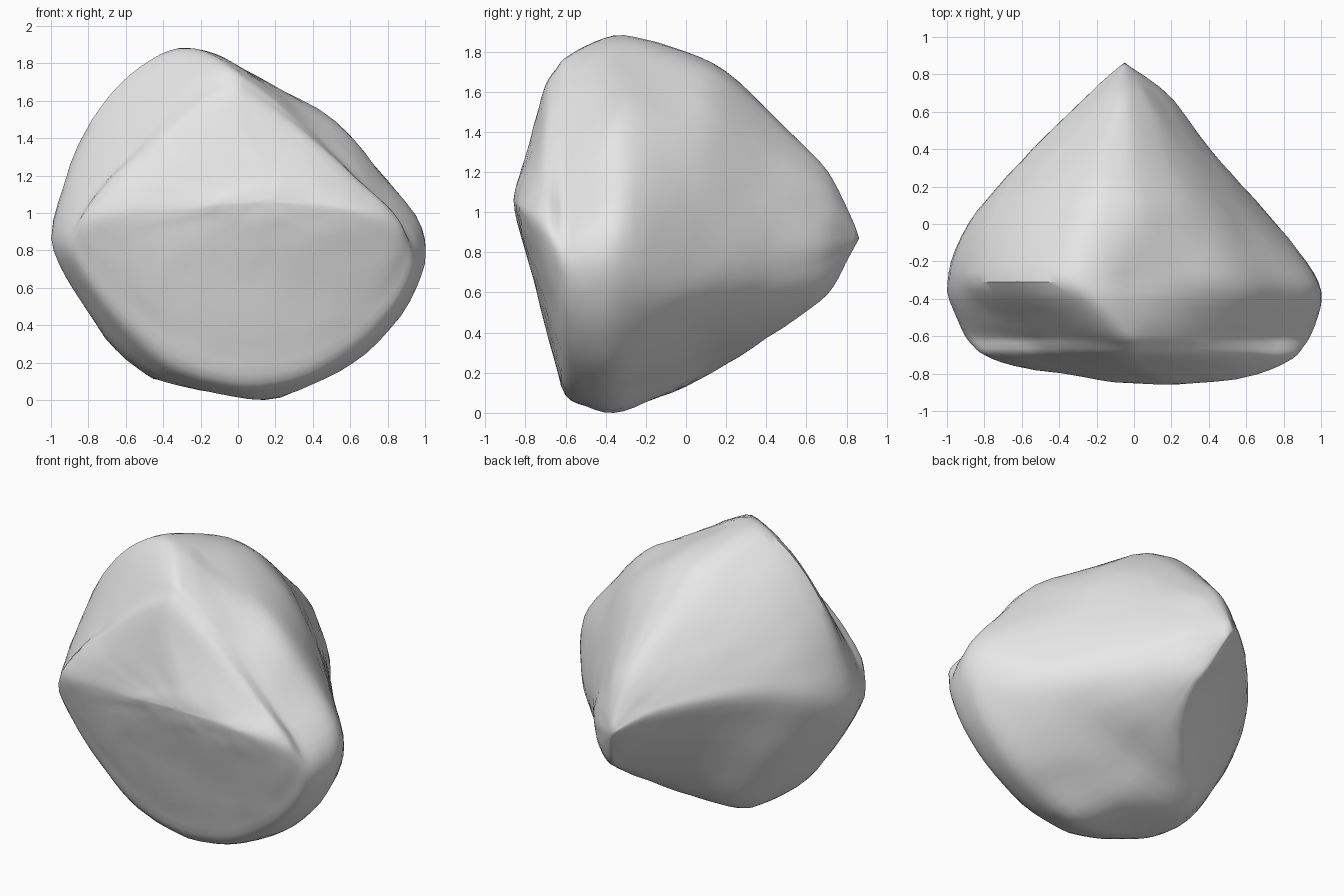
import bpy, bmesh
from mathutils import noise

old = bpy.data.objects.get("Cube")
if old:
    bpy.data.objects.remove(old, do_unlink=True)

# Cross-sections as (x, z), clockwise from the highest point, with matching corners
WIDEST = [(-0.32, 1.88), (-0.16, 1.86), (0, 1.78), (0.25, 1.66), (0.53, 1.5),
          (0.74, 1.26), (0.95, 1.0), (1.0, 0.8), (0.95, 0.6), (0.8, 0.37),
          (0.6, 0.19), (0.4, 0.09), (0.15, 0), (-0.1, 0.04), (-0.38, 0.09),
          (-0.48, 0.12), (-0.65, 0.26), (-0.8, 0.47), (-0.92, 0.66), (-1, 0.87),
          (-0.93, 1.15), (-0.88, 1.31), (-0.78, 1.5), (-0.63, 1.7), (-0.46, 1.82)]
BACK = [(-0.2, 1.76), (-0.08, 1.75), (0.08, 1.70), (0.3, 1.53), (0.41, 1.39),
        (0.52, 1.2), (0.61, 0.98), (0.67, 0.75), (0.65, 0.59), (0.52, 0.47),
        (0.34, 0.37), (0.13, 0.29), (-0.05, 0.23), (-0.2, 0.19), (-0.3, 0.18),
        (-0.42, 0.22), (-0.55, 0.4), (-0.66, 0.62), (-0.75, 0.85), (-0.8, 1.03),
        (-0.76, 1.17), (-0.69, 1.3), (-0.58, 1.46), (-0.46, 1.59), (-0.33, 1.70)]
TIP = [(-0.08, 1.26), (-0.04, 1.255), (0, 1.23), (0.06, 1.17), (0.1, 1.11),
       (0.14, 1.03), (0.18, 0.94), (0.21, 0.83), (0.2, 0.73), (0.18, 0.66),
       (0.15, 0.61), (0.12, 0.575), (0.1, 0.56), (0.08, 0.55), (0.05, 0.555),
       (0, 0.60), (-0.08, 0.68), (-0.16, 0.78), (-0.23, 0.89), (-0.28, 1.0),
       (-0.26, 1.05), (-0.23, 1.1), (-0.2, 1.15), (-0.16, 1.2), (-0.12, 1.24)]
FRONT = [(-0.02, 1.63), (0.08, 1.59), (0.2, 1.52), (0.36, 1.41), (0.54, 1.27),
         (0.70, 1.13), (0.82, 1.02), (0.88, 0.92), (0.85, 0.81), (0.74, 0.68),
         (0.57, 0.56), (0.36, 0.47), (0.12, 0.43), (-0.1, 0.45), (-0.27, 0.50),
         (-0.40, 0.57), (-0.54, 0.67), (-0.67, 0.78), (-0.76, 0.88), (-0.8, 0.97),
         (-0.74, 1.08), (-0.63, 1.20), (-0.49, 1.32), (-0.33, 1.45), (-0.16, 1.57)]

# Extents of each slice from the back point to the front ridge:
# y, left x, right x, low z, high z
SLICES = [(0.865, -0.05, -0.05, 0.87, 0.87), (0.76, -0.17, 0.10, 0.68, 1.11),
          (0.66, -0.28, 0.21, 0.55, 1.26), (0.40, -0.54, 0.41, 0.37, 1.52),
          (0.20, -0.73, 0.58, 0.24, 1.70), (0.00, -0.89, 0.76, 0.13, 1.80),
          (-0.20, -0.98, 0.92, 0.05, 1.86), (-0.36, -1.0, 1.0, 0.0, 1.88),
          (-0.50, -0.95, 0.98, 0.03, 1.83), (-0.60, -0.90, 0.94, 0.09, 1.77),
          (-0.65, -0.86, 0.91, 0.25, 1.71), (-0.70, -0.80, 0.87, 0.43, 1.63),
          (-0.76, -0.64, 0.77, 0.66, 1.43), (-0.82, -0.27, 0.60, 0.87, 1.22),
          (-0.845, -0.10, 0.42, 0.97, 1.14), (-0.86, 0.15, 0.15, 1.06, 1.06)]


def smooth_rows(rows, steps, closed):
    """Pass a Catmull-Rom curve through rows of numbers."""
    n, out = len(rows), []
    pick = (lambda i: rows[i % n]) if closed else (lambda i: rows[min(max(i, 0), n - 1)])
    for i in range(n if closed else n - 1):
        for s in range(steps):
            t = s / steps
            out.append([0.5 * (2 * b + (c - a) * t + (2 * a - 5 * b + 4 * c - d) * t * t
                               + (3 * b - a - 3 * c + d) * t ** 3)
                        for a, b, c, d in zip(pick(i - 1), pick(i), pick(i + 1), pick(i + 2))])
    if not closed:
        out.append(list(rows[-1]))
    return out


def unit(values):
    """Scale numbers to run from 0 to 1."""
    low, high = min(values), max(values)
    return [(v - low) / (high - low) for v in values]


def section(points):
    """Smooth a cross-section and fit it to a unit square."""
    xs, zs = zip(*smooth_rows(points, 3, True))
    return unit(xs), unit(zs)


# Where along y each section applies, from front to back
STATIONS = [(-0.87, section(FRONT)), (-0.62, section(FRONT)), (-0.30, section(WIDEST)),
            (0.10, section(BACK)), (0.66, section(TIP)), (0.87, section(TIP))]


def section_at(y):
    """Mix the two neighbouring sections and fit the mix to a unit square."""
    for (ya, a), (yb, b) in zip(STATIONS, STATIONS[1:]):
        if y <= yb:
            t = (y - ya) / (yb - ya)
            return [unit([p + (q - p) * t for p, q in zip(u, v)]) for u, v in zip(a, b)]


# Loft the blended sections through the slices
bm = bmesh.new()
rings = []
for y, x0, x1, z0, z1 in smooth_rows(SLICES, 3, False):
    xs, zs = section_at(y)
    rings.append([bm.verts.new((x0 + x * (x1 - x0), y, z0 + z * (z1 - z0)))
                  for x, z in zip(xs, zs)])
for a, b in zip(rings, rings[1:]):
    for i in range(len(a)):
        j = (i + 1) % len(a)
        bm.faces.new((a[i], a[j], b[j], b[i]))
bmesh.ops.remove_doubles(bm, verts=bm.verts, dist=0.0005)
bmesh.ops.recalc_face_normals(bm, faces=bm.faces)

# Gentle weathering of the surface
bm.normal_update()
moves = [(v, v.normal * (0.006 * noise.noise(v.co * 4) + 0.004 * noise.noise(v.co * 11)))
         for v in bm.verts]
for v, move in moves:
    v.co += move
    v.co.z = max(v.co.z, 0)

mesh = bpy.data.meshes.new("boulder")
bm.to_mesh(mesh)
bm.free()
boulder = bpy.data.objects.new("boulder", mesh)
bpy.context.collection.objects.link(boulder)

# Plain stone colour
stone = bpy.data.materials.new("pale_grey_stone")
stone.use_nodes = True
stone.diffuse_color = (0.8, 0.8, 0.8, 1)
stone.node_tree.nodes["Principled BSDF"].inputs["Base Color"].default_value = (0.8, 0.8, 0.8, 1)
mesh.materials.append(stone)

# Smooth shading that keeps the sharper ridges
bpy.ops.object.select_all(action='DESELECT')
boulder.select_set(True)
bpy.context.view_layer.objects.active = boulder
bpy.ops.object.shade_smooth_by_angle(angle=0.6)
